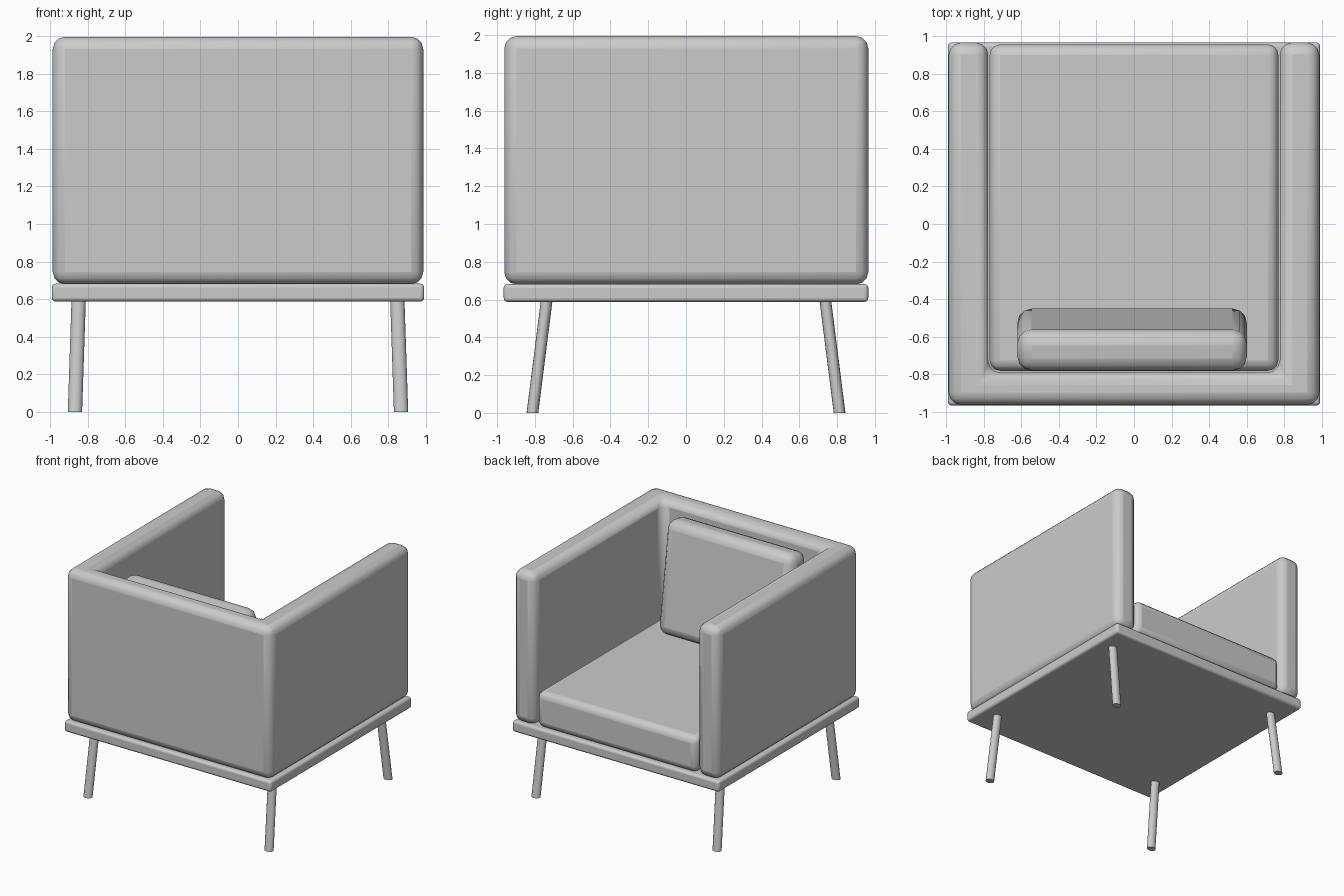
import bpy, bmesh, math
from mathutils import Vector, Matrix

if "Cube" in bpy.data.objects:
    bpy.data.objects.remove(bpy.data.objects["Cube"])


def finish(name, bm, bevel=0.0, segments=3):
    """Turn a bmesh into a smooth-shaded object with rounded edges."""
    bmesh.ops.recalc_face_normals(bm, faces=bm.faces)
    mesh = bpy.data.meshes.new(name)
    bm.to_mesh(mesh)
    bm.free()
    ob = bpy.data.objects.new(name, mesh)
    bpy.context.collection.objects.link(ob)
    if bevel:
        mod = ob.modifiers.new("rounded_edges", "BEVEL")
        mod.width = bevel
        mod.segments = segments
    bpy.ops.object.select_all(action="DESELECT")
    ob.select_set(True)
    bpy.context.view_layer.objects.active = ob
    bpy.ops.object.shade_smooth_by_angle(angle=math.radians(40))
    return ob


def box(name, size, centre, bevel, segments=3):
    bm = bmesh.new()
    bmesh.ops.create_cube(bm, size=1.0, matrix=Matrix.Diagonal((*size, 1.0)))
    ob = finish(name, bm, bevel, segments)
    ob.location = centre
    return ob


# Base plate under the upholstery
box("base_plate", (1.98, 1.93, 0.095), (0, 0, 0.635), 0.02)

# Back and arms: one U-shaped profile extruded upwards
half = [(0.775, -0.79), (0.775, 0.965), (0.985, 0.965), (0.985, -0.962)]
outline = half + [(-x, y) for x, y in reversed(half)]
bm = bmesh.new()
face = bm.faces.new([bm.verts.new((x, y, 0.68)) for x, y in outline])
top = bmesh.ops.extrude_face_region(bm, geom=[face])["geom"]
bmesh.ops.translate(bm, vec=(0, 0, 1.315),
                    verts=[v for v in top if isinstance(v, bmesh.types.BMVert)])
finish("back_and_arms", bm, 0.065)

# Seat cushion
box("seat_cushion", (1.535, 1.735, 0.31), (0, 0.087, 0.837), 0.055)

# Back pillow, leaning against the back
pillow = box("back_pillow", (1.22, 0.22, 0.95), (-0.01, -0.615, 1.457), 0.075)
pillow.rotation_euler.x = math.radians(8)

# Splayed legs with a slightly oval section
for sy, row in ((-1, "front"), (1, "rear")):
    for sx, side in ((-1, "left"), (1, "right")):
        bm = bmesh.new()
        foot = Vector((sx * 0.867, sy * 0.813, 0.0))
        head = Vector((sx * 0.847, sy * 0.737, 0.6))
        bmesh.ops.create_cone(bm, cap_ends=True, segments=16,
                              radius1=1, radius2=1, depth=2)
        for v in bm.verts:
            end = head if v.co.z > 0 else foot
            v.co = end + Vector((v.co.x * 0.038, v.co.y * 0.031, 0))
        finish(f"{row}_{side}_leg", bm)
